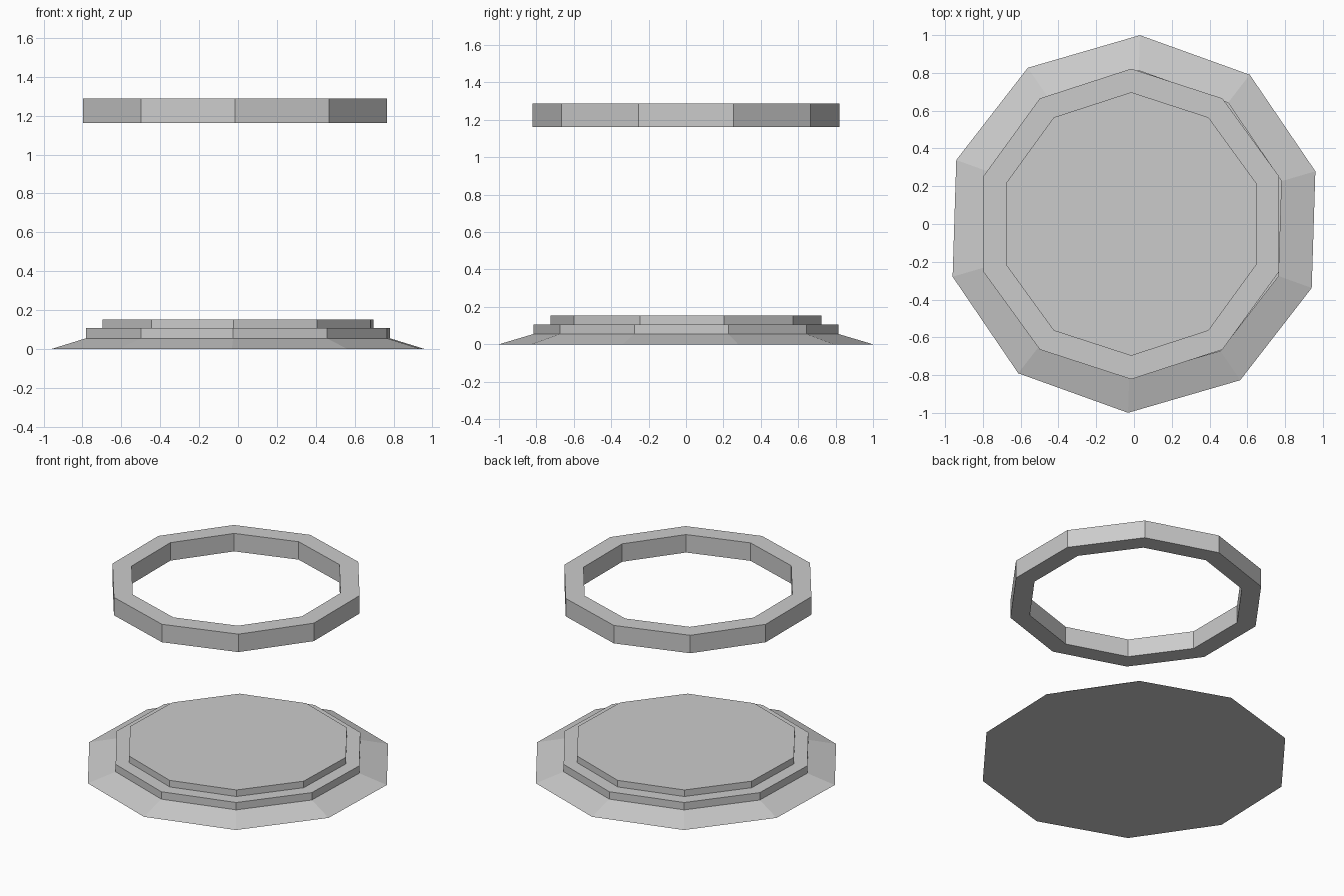
import bpy, bmesh
from math import cos, sin, pi, radians

if "Cube" in bpy.data.objects:
    bpy.data.objects.remove(bpy.data.objects["Cube"])

SIDES = 10


def lathe(name, profile, start, centre_x=0.0, closed=False):
    """Sweep (radius, z) points round z; cap both ends or close into a ring."""
    bm = bmesh.new()
    loops = []
    for r, z in profile:
        angles = [start + 2 * pi * i / SIDES for i in range(SIDES)]
        loops.append([bm.verts.new((centre_x + r * cos(a), r * sin(a), z)) for a in angles])
    pairs = list(zip(loops, loops[1:]))
    if closed:
        pairs.append((loops[-1], loops[0]))
    else:
        bm.faces.new(loops[0])
        bm.faces.new(loops[-1])
    for low, high in pairs:
        for i in range(SIDES):
            j = (i + 1) % SIDES
            bm.faces.new((low[i], low[j], high[j], high[i]))
    bmesh.ops.recalc_face_normals(bm, faces=bm.faces)
    mesh = bpy.data.meshes.new(name)
    bm.to_mesh(mesh)
    bm.free()
    obj = bpy.data.objects.new(name, mesh)
    bpy.context.collection.objects.link(obj)
    return obj


# Stepped base: sloped skirt, then two flat tiers
lathe("stepped_base",
      [(1.0, 0.0), (0.815, 0.055), (0.815, 0.107), (0.725, 0.107), (0.725, 0.153)],
      radians(88.2))

# Floating ring, slightly off centre
lathe("floating_ring",
      [(0.822, 1.162), (0.822, 1.288), (0.695, 1.288), (0.695, 1.162)],
      radians(90), centre_x=-0.015, closed=True)
